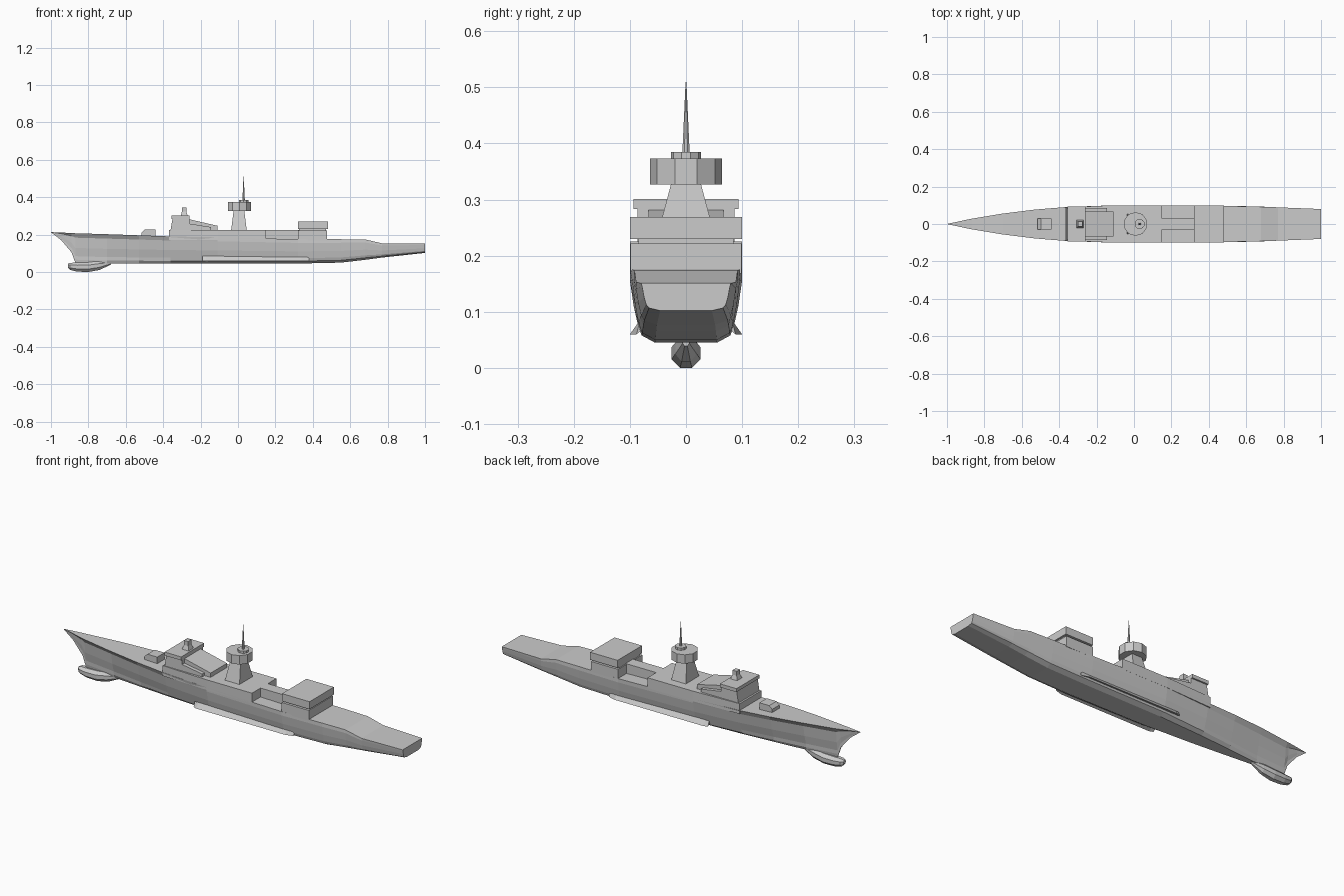
import bpy, bmesh, math

if "Cube" in bpy.data.objects:
    bpy.data.objects.remove(bpy.data.objects["Cube"])


def finish(name, bm):
    bmesh.ops.recalc_face_normals(bm, faces=bm.faces)
    me = bpy.data.meshes.new(name)
    bm.to_mesh(me)
    bm.free()
    ob = bpy.data.objects.new(name, me)
    bpy.context.collection.objects.link(ob)
    return ob


def loft(name, rings):
    """Skin a list of equal-length closed rings and cap both ends."""
    bm = bmesh.new()
    vs = [[bm.verts.new(p) for p in r] for r in rings]
    n = len(rings[0])
    for a, b in zip(vs, vs[1:]):
        for i in range(n):
            j = (i + 1) % n
            bm.faces.new((a[i], a[j], b[j], b[i]))
    bm.faces.new(vs[0])
    bm.faces.new(vs[-1])
    bmesh.ops.remove_doubles(bm, verts=bm.verts, dist=0.0002)
    return finish(name, bm)


def prism(name, plan, z0, z1):
    """Plan is the +y half outline; mirrored and extruded upward."""
    full = plan + [(x, -y) for x, y in reversed(plan)]
    return loft(name, [[(x, y, z) for x, y in full] for z in (z0, z1)])


def box(name, x0, x1, w, z0, z1):
    return prism(name, [(x0, w), (x1, w)], z0, z1)


def side_profile(name, pts, w):
    return loft(name, [[(x, y, z) for x, z in pts] for y in (-w, w)])


def cone(name, x, r0, r1, z0, z1, sides):
    def ring(r, z):
        return [(x + r * math.cos(math.tau * (i + .5) / sides),
                 r * math.sin(math.tau * (i + .5) / sides), z) for i in range(sides)]
    return loft(name, [ring(r0, z0), ring(r1, z1)])


# Hull: x, keel z, bilge half width, knuckle half width, deck z, deck half width
stations = [
    (-1.00, .212, .0003, .0004, .213, .0005),
    (-0.945, .170, .001, .005, .211, .012),
    (-0.89, .105, .002, .011, .208, .024),
    (-0.87, .050, .003, .014, .207, .028),
    (-0.70, .045, .018, .039, .202, .056),
    (-0.53, .045, .040, .063, .196, .077),
    (-0.36, .045, .060, .083, .190, .091),
    (-0.11, .045, .080, .099, .185, .100),
    (0.32, .045, .085, .100, .175, .100),
    (0.55, .050, .084, .096, .175, .095),
    (0.68, .065, .082, .093, .174, .092),
    (0.77, .077, .080, .089, .153, .089),
    (1.00, .102, .071, .078, .151, .080),
]
hull_rings = []
for x, zk, wb, wk, zd, wd in stations:
    h = zd - zk
    half = [(wb * .65, zk), (wb * .93, zk + h * .10), (wb, zk + h * .22),
            (wb * .45 + wk * .55, zk + h * .5), (wk, zk + h * .85), (wd, zd)]
    hull_rings.append([(x, y, z) for y, z in half] + [(x, -y, z) for y, z in reversed(half)])
loft("hull", hull_rings)

# Bow bulb: x, centre z, half width, half height
bulb = [(-.91, .034, .009, .009), (-.898, .030, .020, .019), (-.86, .026, .025, .024),
        (-.80, .026, .026, .026), (-.74, .035, .019, .024), (-.68, .047, .006, .008)]
loft("bow_bulb", [[(x, ry * math.cos(math.tau * (i + .5) / 8) / math.cos(math.pi / 8),
                    z + rz * math.sin(math.tau * (i + .5) / 8) / math.cos(math.pi / 8))
                   for i in range(8)] for x, z, ry, rz in bulb])

# Bilge keels
for s, side in ((1, "left"), (-1, "right")):
    loft("bilge_keel_" + side, [[(x, s * .076, .07), (x, s * yo, .060), (x, s * .082, .085)]
                                for x, yo in ((-.19, .092), (-.17, .100), (.34, .100), (.38, .088))])

# Main superstructure with side boat wells left around a centre spine
prism("superstructure", [(-.37, .089), (-.11, .1), (.15, .1), (.15, .03), (.325, .03)], .172, .225)

# Hangar
box("hangar_lower", .32, .475, .099, .168, .222)
box("hangar_neck", .325, .47, .085, .22, .232)
box("hangar_upper", .322, .48, .1, .23, .269)

# Bridge block, sloped after house and roof
side_profile("bridge", [(-.365, .2), (-.35, .285), (-.26, .285), (-.26, .22)], .086)
side_profile("bridge_slope", [(-.27, .22), (-.27, .284), (-.11, .247), (-.11, .22)], .067)
side_profile("bridge_side_house", [(-.30, .22), (-.30, .265), (-.145, .24), (-.145, .22)], .086)
box("bridge_roof", -.355, -.26, .094, .283, .301)
loft("director", [[(-.288 + sx * r, sy * r * 1.1, z)
                   for sx, sy in ((-1, -1), (1, -1), (1, 1), (-1, 1))]
                  for r, z in ((.019, .3), (.012, .322), (.012, .345))])

# Bow gun mount
side_profile("bow_gun", [(-.515, .19), (-.515, .212), (-.498, .227), (-.442, .227), (-.442, .19)], .03)

# Mast tower, radar drum and spike
loft("mast_tower", [[(.005 + sx * rx, sy * ry, z)
                     for sx, sy in ((-1, -1), (1, -1), (1, 1), (-1, 1))]
                    for rx, ry, z in ((.042, .055, .222), (.028, .026, .33))])
cone("radar_drum", .008, .064, .064, .327, .373, 10)
cone("mast_cap", .03, .027, .027, .372, .385, 10)
cone("mast_spike", .03, .007, .0008, .384, .51, 8)
